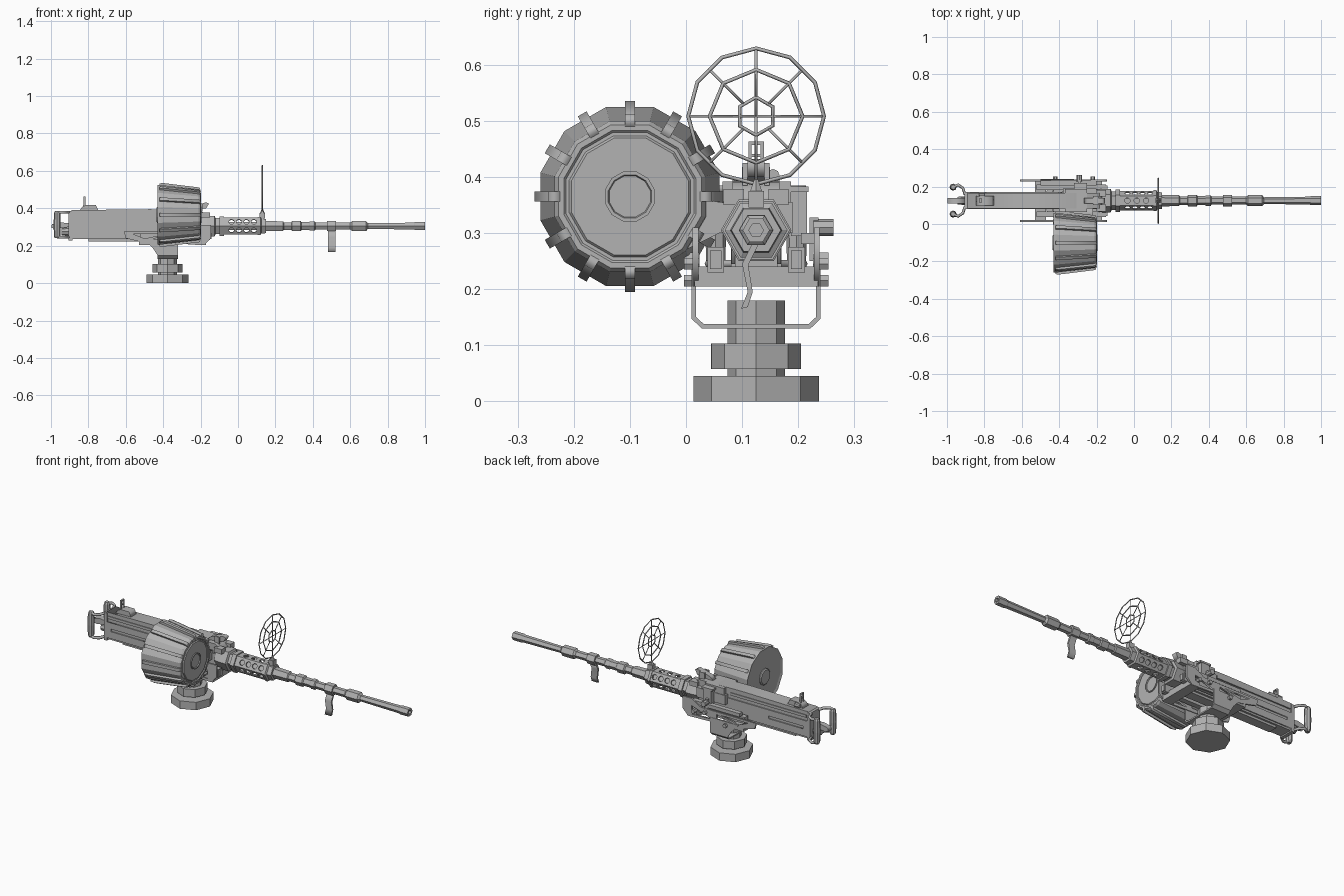
import bpy, bmesh
from math import sin, cos, pi, radians
from mathutils import Matrix, Vector

cube = bpy.data.objects.get("Cube")
if cube:
    bpy.data.objects.remove(cube)

metal = bpy.data.materials.new("grey_metal")
metal.use_nodes = True
GREY = (0.45, 0.45, 0.45, 1)
metal.diffuse_color = GREY
metal.node_tree.nodes["Principled BSDF"].inputs["Base Color"].default_value = GREY

GY, GZ = 0.125, 0.305          # axis of the barrel
UPRIGHT = Matrix.Rotation(pi / 2, 4, 'X')


def finish(name, bm):
    bmesh.ops.remove_doubles(bm, verts=bm.verts, dist=0.00005)
    bmesh.ops.recalc_face_normals(bm, faces=bm.faces)
    mesh = bpy.data.meshes.new(name)
    bm.to_mesh(mesh)
    bm.free()
    mesh.materials.append(metal)
    ob = bpy.data.objects.new(name, mesh)
    bpy.context.collection.objects.link(ob)
    return ob


def box(name, x, y, z):
    bm = bmesh.new()
    bmesh.ops.create_cube(bm, size=1)
    for v in bm.verts:
        v.co = [lo + (c + 0.5) * (hi - lo) for c, (lo, hi) in zip(v.co, (x, y, z))]
    return finish(name, bm)


def lathe(name, profile, sides, centre, axis='X', phase=0.0):
    """Turn (position, radius) pairs around an axis."""
    bm = bmesh.new()
    rings = []
    for p, r in profile:
        ring = []
        for i in range(sides):
            a = phase + 2 * pi * i / sides
            u, w = r * cos(a), r * sin(a)
            co = (p, u, w) if axis == 'X' else (u, w, p)
            ring.append(bm.verts.new(Vector(co) + Vector(centre)))
        rings.append(ring)
    for a, b in zip(rings, rings[1:]):
        for i in range(sides):
            j = (i + 1) % sides
            bm.faces.new((a[i], a[j], b[j], b[i]))
    bm.faces.new(rings[0])
    bm.faces.new(rings[-1])
    return finish(name, bm)


def curve_mesh(name, loops, matrix, closed=True, fill=0.0, wire=0.0, res=0):
    """Filled plate with holes, or a round wire, turned into a mesh."""
    cu = bpy.data.curves.new(name, 'CURVE')
    cu.dimensions = '2D' if fill else '3D'
    if fill:
        cu.fill_mode, cu.extrude = 'BOTH', fill / 2
    else:
        cu.bevel_depth, cu.bevel_resolution, cu.use_fill_caps = wire, res, True
    for pts in loops:
        sp = cu.splines.new('POLY')
        sp.points.add(len(pts) - 1)
        sp.use_cyclic_u = closed
        for q, p in zip(sp.points, pts):
            q.co = (*p, 1) if len(p) == 3 else (*p, 0, 1)
    tmp = bpy.data.objects.new(name + "_tmp", cu)
    bpy.context.collection.objects.link(tmp)
    dg = bpy.context.evaluated_depsgraph_get()
    mesh = bpy.data.meshes.new_from_object(tmp.evaluated_get(dg))
    bm = bmesh.new()
    bm.from_mesh(mesh)
    bm.transform(matrix)
    bpy.data.objects.remove(tmp)
    bpy.data.curves.remove(cu)
    bpy.data.meshes.remove(mesh)
    return finish(name, bm)


def plate(name, loops, y, thick, matrix=None):
    return curve_mesh(name, loops, (matrix or Matrix.Translation((0, y, 0))) @ UPRIGHT, fill=thick)


def wire(name, pts, r, closed=False, res=0):
    return curve_mesh(name, [pts], Matrix(), closed, wire=r, res=res)


def ngon(cx, cy, r, n, phase=0.0):
    return [(cx + r * cos(phase + 2 * pi * i / n), cy + r * sin(phase + 2 * pi * i / n)) for i in range(n)]


# Pedestal: three stacked octagons
for name, r, z0, z1 in (("base_foot", .112, 0, .045), ("base_collar", .08, .058, .103), ("base_neck", .051, .04, .18)):
    lathe(name, [(z0, r), (z1, r)], 8, (-.377, GY, 0), 'Z')

# Yoke: bent strip whose arms sweep backwards
bm = bmesh.new()
half = [(0, .13, -.43), (.097, .13, -.43), (.115, .147, -.43), (.115, .18, -.45), (.115, .235, -.5)]
strip = [(-y, z, x) for y, z, x in half[:0:-1]] + half
rows = [[bm.verts.new((x, GY + y, z)) for x in (x0, -.32)] for y, z, x0 in strip]
for a, b in zip(rows, rows[1:]):
    bm.faces.new((a[0], a[1], b[1], b[0]))
bmesh.ops.recalc_face_normals(bm, faces=bm.faces)
bmesh.ops.solidify(bm, geom=bm.faces[:], thickness=.008)
finish("yoke", bm)

# Cradle: pierced side plates, cross pieces, buffer tubes and pins
side = [(-.61, .275), (-.6, .24), (-.5, .215), (-.18, .205), (-.145, .24), (-.145, .31), (-.2, .31), (-.26, .275)]
holes = [[(-.33, .225), (-.2, .22), (-.2, .27)], [(-.36, .26), (-.48, .23), (-.36, .226)], [(-.39, .262), (-.56, .262), (-.5, .238)]]
for tag, s in (("right", -1), ("left", 1)):
    plate(f"cradle_plate_{tag}", [side] + holes, GY + s * .108, .01)
    y = GY + s * .072
    box(f"buffer_tube_{tag}", (-.52, -.15), (y - .015, y + .015), (.23, .275))
    box(f"buffer_cap_{tag}", (-.15, -.143), (y - .01, y + .01), (.236, .269))
    for x, z in ((-.29, .255), (-.22, .245), (-.42, .215)):
        lathe(f"cradle_pin_{tag}", [(-.014, .012), (.014, .012)], 6, (x, GY + s * .115, z), 'Z').matrix_world = \
            Matrix.Translation((x, GY + s * .115, z)) @ UPRIGHT @ Matrix.Translation((-x, -GY - s * .115, -z))
for x in (-.5, -.2):
    box("cradle_cross_piece", (x - .03, x + .03), (.015, .235), (.205, .24))

# Receiver with top cover, side rails and back plate
box("receiver", (-.89, -.19), (.087, .163), (.235, .37))
box("receiver_bottom", (-.8, -.24), (.098, .152), (.222, .237))
plate("top_cover", [[(-.89, .37), (-.89, .39), (-.47, .395), (-.2, .39), (-.17, .365), (-.17, .35)]], GY, .084)
for tag, s in (("right", -1), ("left", 1)):
    box(f"upper_rail_{tag}", (-.88, -.4), sorted((GY + s * .037, GY + s * .046)), (.355, .37))
    slot = [(-.86, .285), (-.64, .285), (-.64, .3), (-.86, .3)]
    rim = [(-.89, .245), (-.2, .245), (-.2, .335), (-.89, .335)]
    plate(f"side_panel_{tag}", [rim, slot], GY + s * .04, .008)
box("back_plate", (-.905, -.885), (.08, .17), (.228, .385))
box("feed_cover", (-.37, -.25), (.065, .187), (.355, .392))
plate("cover_latch", [[(-.27, .39), (-.25, .39), (-.17, .4), (-.155, .425), (-.17, .432), (-.25, .41)]], GY, .03)
for s in (-1, 1):
    box("cover_hinge", (-.2, -.15), sorted((GY + s * .022, GY + s * .058)), (.35, .378))
    box("latch_ear", (-.22, -.19), sorted((GY + s * .015, GY + s * .024)), (.385, .425))

# Feed chute and the guide on the far side
chute = [(.03, .36), (.09, .35), (.09, .3), (.06, .3), (.0, .27)]
curve_mesh("feed_chute", [chute], Matrix.Translation((-.31, 0, 0)) @ Matrix.Rotation(pi / 2, 4, 'Z') @ UPRIGHT, fill=.18)
box("feed_guide", (-.38, -.2), (.163, .19), (.3, .355))
box("guide_post", (-.31, -.26), (.187, .216), (.295, .378))
box("guide_cap", (-.32, -.25), (.185, .218), (.373, .383))
box("slide_bar", (-.5, -.2), (.205, .232), (.28, .3))
box("charging_lever", (-.3, -.285), (.22, .236), (.25, .328))
lathe("charging_knob", [(-.018, .015), (.018, .015)], 8, (0, 0, 0), 'Z').matrix_world = \
    Matrix.Translation((-.292, .245, .31)) @ UPRIGHT

# Drum magazine with twelve ribs
DY, DZ, PH = -.1, .365, pi / 12
lathe("drum", [(-.425, .118), (-.425, .15), (-.43, .165), (-.415, .165), (-.21, .139), (-.2, .132), (-.2, .122),
               (-.204, .118), (-.204, .112), (-.199, .108)], 12, (0, DY, DZ), phase=PH)
lathe("drum_hub", [(-.435, .04), (-.43, .046), (-.2, .046), (-.194, .046), (-.194, .04), (-.199, .038)], 12, (0, DY, DZ), phase=PH)
for i in range(12):
    turn = Matrix.Translation((0, DY, DZ)) @ Matrix.Rotation(i * pi / 6, 4, 'X')
    plate("drum_rib", [[(-.42, .14), (-.42, .168), (-.4, .17), (-.205, .146), (-.198, .125)]], 0, .018, turn)

# Spade grips and trigger
for tag, s in (("right", -1), ("left", 1)):
    y = GY + s * .072
    lathe(f"grip_{tag}", [(.24, .012), (.25, .017), (.31, .019), (.375, .017), (.385, .012)], 8, (-.967, y, 0), 'Z')
    for z in (.245, .378):
        wire(f"grip_arm_{tag}", [(-.967, y, z), (-.94, y + s * .012, z), (-.915, y - s * .005, z),
                                 (-.905, y - s * .035, z), (-.89, y - s * .04, z)], .008, res=1)
plate("trigger", [[(-.905, .32), (-.95, .325), (-.995, .315), (-.998, .295), (-.97, .29), (-.905, .3)]], GY, .03)
lathe("buffer_end", [(-.945, .02), (-.9, .024)], 8, (0, GY, .275))

# Rear sight: base, leaf frame and cross bar
plate("rear_sight_base", [[(-.85, .385), (-.83, .41), (-.81, .418), (-.76, .418), (-.745, .385)]], GY, .05)
for s in (-1, 1):
    box("sight_post", (-.825, -.815), sorted((GY + s * .008, GY + s * .014)), (.41, .463))
for z in (.435, .457):
    box("sight_bar", (-.825, -.815), (GY - .014, GY + .014), (z, z + .006))
lathe("sight_knob", [(-.83, .012), (-.8, .012)], 8, (0, GY + .03, .402))

# Barrel jacket: six pierced panels between collars
lathe("trunnion", [(-.2, .058), (-.165, .063), (-.125, .063), (-.12, .05), (-.1, .05), (-.1, .06), (-.075, .06)], 6, (0, GY, GZ))
R = .052
for i in range(6):
    xs = (-.035, .005, .045, .085) if i % 3 else (-.035, .015, .065)
    loops = [[(-.08, -R / 2), (.115, -R / 2), (.115, R / 2), (-.08, R / 2)]] + [ngon(x, 0, .015, 8, pi / 8) for x in xs]
    m = Matrix.Translation((0, GY, GZ)) @ Matrix.Rotation(i * pi / 3, 4, 'X') @ Matrix.Translation((0, 0, R * .866 - .003))
    curve_mesh("jacket_panel", [*loops], m, fill=.006)
lathe("jacket_collar", [(.105, .056), (.12, .056), (.125, .046), (.15, .044)], 6, (0, GY, GZ))

# Barrel in stepped hexagons, wider towards the muzzle
steps = [(-.1, .024), (.15, .024), (.15, .031), (.24, .029), (.245, .023), (.285, .023), (.29, .031), (.335, .031),
         (.34, .024), (.38, .024), (.385, .028), (.41, .028), (.415, .021), (.6, .021), (.61, .03), (.685, .03),
         (.695, .018), (.94, .021), (.945, .024), (1, .024), (1, .013), (.96, .013)]
lathe("barrel", steps, 6, (0, GY, GZ))
lathe("handle_clamp", [(.475, .031), (.525, .031)], 6, (0, GY, GZ))

# Carrying handle hanging under the barrel
bend = [(.12, .285), (.1, .245), (.11, .195), (.098, .165), (.11, .168), (.119, .195), (.111, .243), (.132, .285)]
curve_mesh("carry_handle", [bend], Matrix.Translation((.5, 0, 0)) @ Matrix.Rotation(pi / 2, 4, 'Z') @ UPRIGHT, fill=.04)

# Ring sight: stand, three rings and eight spokes
SX, SZ = .13, .508
box("sight_stand", (.115, .145), (GY - .014, GY + .014), (.345, .375))
lathe("sight_stem", [(.37, .014), (.395, .004)], 6, (SX, GY, 0), 'Z')
for name, r, n in (("outer_ring", .121, 12), ("middle_ring", .083, 8), ("inner_ring", .034, 6)):
    wire(name, [(SX, y, z) for y, z in ngon(GY, SZ, r, n, pi / 2)], .0035, True)
for i in range(8):
    a, start = i * pi / 4, .03 if i % 2 else 0
    wire("ring_spoke", [(SX, GY + r * cos(a), SZ + r * sin(a)) for r in (start, .119)], .0025)
